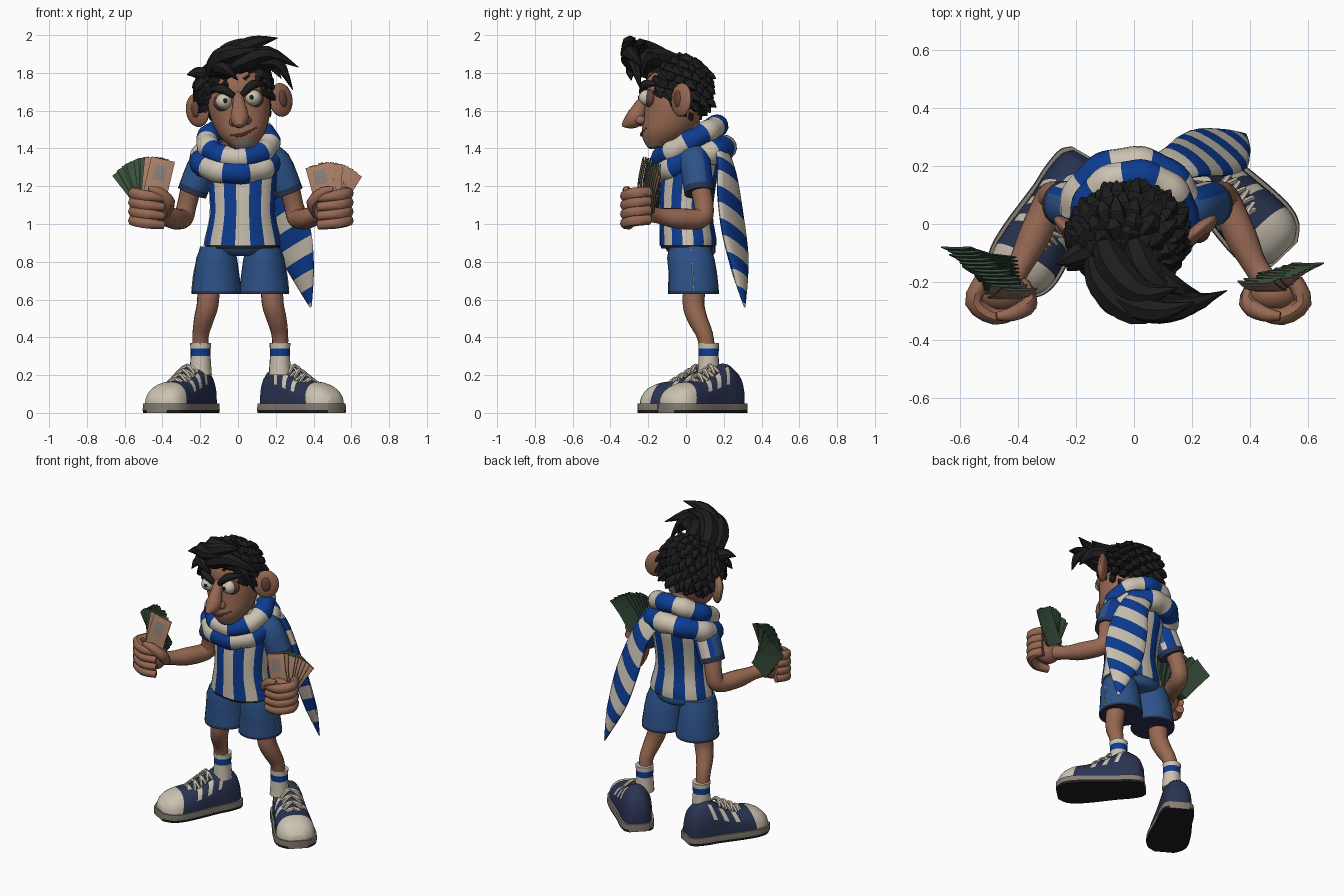
import bpy, bmesh, math, random
from mathutils import Vector, Matrix

random.seed(4)
cube = bpy.data.objects.get("Cube")
if cube:
    bpy.data.objects.remove(cube)


def material(name, r, g, b):
    m = bpy.data.materials.new(name)
    m.use_nodes = True
    m.diffuse_color = (r, g, b, 1)
    node = m.node_tree.nodes["Principled BSDF"]
    node.inputs["Base Color"].default_value = (r, g, b, 1)
    node.inputs["Roughness"].default_value = 0.8
    return m


skin = material("skin", .31, .14, .085)
shade = material("dark skin", .13, .055, .037)
black = material("black", .012, .012, .013)
blue = material("bright blue", .004, .045, .29)
cream = material("cream", .6, .54, .44)
denim = material("denim blue", .026, .085, .25)
navy = material("navy", .023, .034, .084)
grey = material("warm grey", .24, .205, .175)
green = material("note green", .042, .084, .048)
tan = material("note tan", .4, .21, .135)


def finish(bm, name, mats, matrix=None, keep=None, angle=45):
    """Turn a bmesh into a shaded object; faces failing keep() are dropped."""
    bmesh.ops.recalc_face_normals(bm, faces=bm.faces)
    if keep:
        gone = [f for f in bm.faces if not keep(f.calc_center_median())]
        bmesh.ops.delete(bm, geom=gone, context='FACES')
    if matrix:
        bm.transform(matrix)
    mesh = bpy.data.meshes.new(name)
    bm.to_mesh(mesh)
    bm.free()
    for m in mats:
        mesh.materials.append(m)
    mesh.shade_smooth()
    mesh.set_sharp_from_angle(angle=math.radians(angle))
    ob = bpy.data.objects.new(name, mesh)
    bpy.context.collection.objects.link(ob)


def loft(bm, rings, rule=None, cyclic=False):
    """Skin a list of closed rings; rule(i, k, centre) picks the material."""
    rows = [[bm.verts.new(p) for p in ring] for ring in rings]
    n, mid = len(rows[0]), []
    for i in range(len(rows) - (0 if cyclic else 1)):
        a, b = rows[i], rows[(i + 1) % len(rows)]
        for k in range(n):
            j = (k + 1) % n
            f = bm.faces.new((a[k], a[j], b[j], b[k]))
            if rule:
                f.material_index = int(rule(i, k, f.calc_center_median()))
            if k == n // 2:
                mid.append(f.material_index)
    if not cyclic:
        bm.faces.new(rows[0]).material_index = mid[0]
        bm.faces.new(rows[-1]).material_index = mid[-1]


def spline(pts, m):
    p = [Vector(q) for q in pts]
    out = []
    for i in range(len(p) - 1):
        a, b, c, d = p[max(i - 1, 0)], p[i], p[i + 1], p[min(i + 2, len(p) - 1)]
        for j in range(m):
            t = j / m
            out.append(b + (c - a) * (t / 2) + (a * 2 - b * 5 + c * 4 - d) * (t * t / 2)
                       + (b * 3 - a - c * 3 + d) * (t ** 3 / 2))
    return out + [p[-1]]


def tube(bm, pts, n=10, m=4, rule=None, cyclic=False):
    """Round tube along points (x, y, z, radius)."""
    path = [Vector(p) for p in pts] if cyclic else spline(pts, m)
    pos = [p.xyz for p in path]
    last, normal, rings = len(pos) - 1, None, []
    for i, c in enumerate(pos):
        nxt = pos[(i + 1) % len(pos)] if cyclic else pos[min(i + 1, last)]
        t = (nxt - (pos[i - 1] if cyclic else pos[max(i - 1, 0)])).normalized()
        normal = t.orthogonal() if normal is None else normal - t * normal.dot(t)
        normal.normalize()
        side, r = t.cross(normal), max(path[i][3], .002)
        rings.append([c + (normal * math.cos(a) + side * math.sin(a)) * r
                      for a in (math.tau * k / n for k in range(n))])
    loft(bm, rings, rule, cyclic)


def rod(name, pts, mats, n=10, m=4, rule=None, cyclic=False, matrix=None):
    bm = bmesh.new()
    tube(bm, pts, n, m, rule, cyclic)
    finish(bm, name, mats, matrix)


def stack(name, x, rows, mats, n=32, m=3, rule=None, matrix=None):
    """Horizontal ellipses (z, y, half width, half depth), starting at the front."""
    bm = bmesh.new()
    angles = [math.tau * k / n for k in range(n)]
    loft(bm, [[Vector((x + rx * math.sin(a), y - ry * math.cos(a), z)) for a in angles]
              for z, y, rx, ry in spline(rows, m)], rule)
    finish(bm, name, mats, matrix)


def ball(name, c, r, mats, matrix=None, turn=0, keep=None, seg=20):
    bm = bmesh.new()
    bmesh.ops.create_uvsphere(bm, u_segments=seg, v_segments=seg // 2 + 2, radius=1)
    bm.transform(Matrix.Translation(c) @ Matrix.Rotation(turn, 4, 'Z') @ Matrix.Diagonal((*r, 1)))
    finish(bm, name, mats, matrix, keep)


# Head, tilted a little to one side
tilt = (Matrix.Translation((.01, 0, 1.6)) @ Matrix.Rotation(math.radians(-7), 4, 'Y')
        @ Matrix.Translation((0, 0, -1.6)))
stack("head", 0, [(1.4, -.15, .05, .05), (1.43, -.13, .085, .09), (1.48, -.1, .125, .135),
                  (1.56, -.075, .155, .15), (1.66, -.07, .168, .15), (1.76, -.068, .152, .147),
                  (1.84, -.06, .1, .105), (1.86, -.06, .05, .05)], [skin, grey], n=24,
      rule=lambda i, k, c: c.z < 1.44 and c.y < -.16 and abs(c.x) < .06, matrix=tilt)
rod("neck", [(.01, .03, 1.33, .1), (.01, -.02, 1.55, .09)], [skin])
rod("nose", [(0, -.19, 1.7, .024), (0, -.235, 1.63, .036), (-.005, -.268, 1.565, .05),
             (-.01, -.305, 1.538, .036), (-.012, -.338, 1.522, .008)], [skin], matrix=tilt)
rod("mouth", [(-.065, -.215, 1.475, .005), (0, -.236, 1.473, .009), (.075, -.207, 1.5, .005)],
    [shade], n=6, matrix=tilt)
for label, s in (("left", 1), ("right", -1)):
    ball(label + "_nostril", (s * .034 - .005, -.24, 1.545), (.026, .03, .024), [skin], tilt, seg=12)
    ball(label + "_eye_socket", (s * .078, -.186, 1.655), (.056, .036, .05), [shade], tilt)
    ball(label + "_eye", (s * .078, -.206, 1.66), (.043, .044, .042), [cream], tilt)
    ball(label + "_pupil", (s * .07, -.247, 1.662), (.012, .007, .012), [black], tilt, seg=10)
    rod(label + "_brow", [(s * .148, -.16, 1.725, .008), (s * .085, -.218, 1.728, .025),
                          (s * .022, -.23, 1.68, .015)], [black], n=8, matrix=tilt)
    ball(label + "_ear", (s * .222, -.025, 1.63), (.078, .028, .09), [skin], tilt, s * .7)
    ball(label + "_inner_ear", (s * .232, -.042, 1.635), (.03, .018, .046), [shade], tilt, s * .7)

# Hair: cap, shaggy locks and swept quiff
hair_mid, hair_size = Vector((-.015, -.052, 1.725)), Vector((.165, .143, .157))


def hairy(p):
    return p.z > 1.59 + 1.45 * max(0, -.07 - p.y)


ball("hair_cap", hair_mid, hair_size, [black], tilt, keep=hairy, seg=32)
locks = bmesh.new()
for j in range(120):
    h, a = 1 - 1.78 * (j + .5) / 120, j * 2.4
    w = math.sqrt(1 - h * h)
    d = Vector((w * math.cos(a), w * math.sin(a), h))
    p = hair_mid + d * hair_size
    if hairy(p):
        flow = (d * .35 + Vector((d.x * .2, .35, -.45))).normalized() * random.uniform(.06, .1)
        tube(locks, [(*(p - d * .035), .042), (*(p + flow * .4 + d * .004), .036),
                     (*(p + flow), .003)], n=5, m=2)
finish(locks, "hair_locks", [black], tilt, angle=25)
quiff = bmesh.new()
for start, mid, far, tip, r in (
        ((-.12, -.14, 1.8), (-.05, -.25, 1.88), (.08, -.3, 1.955), (.21, -.27, 1.985), .055),
        ((-.08, -.17, 1.8), (.02, -.28, 1.86), (.16, -.29, 1.9), (.32, -.23, 1.83), .055),
        ((-.02, -.16, 1.82), (.09, -.26, 1.86), (.21, -.27, 1.85), (.29, -.24, 1.71), .046),
        ((-.13, -.13, 1.8), (-.1, -.22, 1.87), (.0, -.31, 1.91), (.14, -.31, 1.93), .055),
        ((.02, -.12, 1.84), (.09, -.19, 1.87), (.16, -.23, 1.86), (.23, -.24, 1.77), .045),
        ((.0, -.06, 1.86), (.03, -.14, 1.88), (.08, -.2, 1.89), (.16, -.23, 1.88), .055),
        ((-.1, -.07, 1.84), (-.06, -.16, 1.89), (.03, -.24, 1.94), (.15, -.22, 1.96), .06),
        ((-.08, -.16, 1.8), (-.1, -.23, 1.83), (-.06, -.29, 1.82), (.0, -.29, 1.76), .042),
        ((-.12, -.08, 1.78), (-.18, -.1, 1.79), (-.22, -.12, 1.8), (-.27, -.14, 1.79), .04),
        ((-.13, -.1, 1.76), (-.18, -.12, 1.75), (-.21, -.14, 1.73), (-.23, -.16, 1.69), .034)):
    tube(quiff, [(*start, r * .8), (*mid, r), (*far, r * .75), (*tip, .002)], n=7, m=4)
finish(quiff, "hair_quiff", [black], angle=28)

# Shirt with vertical stripes, and belt
stack("shirt", .025, [(.885, .01, .208, .15), (.93, .01, .2, .15), (1.05, 0, .175, .142),
                      (1.2, .01, .18, .148), (1.32, .03, .19, .15), (1.4, .04, .16, .12),
                      (1.45, .04, .09, .08)], [cream, blue],
      rule=lambda i, k, c: ((k + 1) // 2) % 2)
stack("belt", .025, [(.87, .01, .197, .143), (.9, .01, .2, .145)], [black], m=1)

# Scarf: two striped loops and a hanging tail
for name, (x, y, z), rx, ry, rise, r, offset in (
        ("upper", (0, .02, 1.435), .165, .145, .085, .058, 10),
        ("lower", (-.01, .04, 1.34), .185, .163, .065, .065, 3)):
    loop = [(x + rx * math.sin(a), y - ry * math.cos(a), z - rise * math.cos(a),
             r + .004 * math.sin(a * 9)) for a in (math.tau * k / 60 for k in range(60))]
    rod("scarf_" + name + "_loop", loop, [blue, cream], n=14, cyclic=True,
        rule=lambda i, k, c: ((i + offset) // 6) % 2)
tail, across, thin = bmesh.new(), Vector((-.8, .6, 0)), Vector((.6, .8, .15)) * .028
rings = []
for x, y, z, w in spline([(.08, .18, 1.42, .06), (.17, .215, 1.3, .08), (.24, .235, 1.1, .11),
                          (.3, .26, .9, .11), (.35, .285, .72, .062), (.385, .31, .56, .006)], 16):
    # Each ring leans so that the stripes run diagonally
    rings.append([Vector((x, y, z - .5 * w * math.cos(a))) + across * (w * math.cos(a)) + thin
                  * (min(1, w * 15) * math.sin(a)) for a in (math.tau * k / 16 for k in range(16))])
loft(tail, rings, lambda i, k, c: (i // 7) % 2)
finish(tail, "scarf_tail", [blue, cream])

# Shorts seat
stack("shorts_seat", .02, [(.83, .035, .09, .1), (.85, .03, .16, .125), (.9, .015, .193, .14)], [denim])


def sleeve_rule(i, k, c):
    if i > 6:
        return 3
    return 0 if c.y < .095 else 1 + int(abs(c.x) * 15 + c.z * 8) % 2


def shoe(label, heel, d):
    """Shoe running from the heel along d."""
    d = Vector((*d, 0)).normalized()
    side = Vector((d.y, -d.x, 0))

    def place(u, v, z):
        return Vector((*heel, 0)) + d * u + side * v + Vector((0, 0, z))
    rows = spline([(0, .05, .1), (.03, .08, .16), (.1, .094, .2), (.17, .097, .215),
                   (.25, .106, .165), (.33, .115, .13), (.42, .117, .115), (.48, .097, .085),
                   (.52, .05, .04)], 6)
    arch = [math.pi * k / 14 for k in range(15)]

    def paint(i, k, c):
        stripe = 16 < i < 30 and (i - 17) % 5 < 2
        return i > 34 or stripe and (1 < k < 5 or 8 < k < 12)

    def ring(u, w, h):
        # Rings lean back in the middle so the side stripes slant
        lean = .35 * math.sin(math.pi * u / .52)
        pts = [(w * math.copysign(abs(math.cos(a)) ** .8, math.cos(a)),
                h * max(0, math.sin(a)) ** .85) for a in arch]
        return [place(u - lean * (z - .06), v, z + .045) for v, z in pts]

    upper, sole, laces = bmesh.new(), bmesh.new(), bmesh.new()
    loft(upper, [ring(*row) for row in rows], paint)
    finish(upper, label + "_shoe_upper", [navy, cream])
    edge = [(-1, 0), (-1.03, .016), (-1, .05), (1, .05), (1.03, .016), (1, 0)]
    loft(sole, [[place(u * 1.03 - .008, v * (w + .01), z) for v, z in edge] for u, w, h in rows],
         lambda i, k, c: c.z < .012)
    finish(sole, label + "_shoe_sole", [grey, black])
    for j in range(4):
        u, h = .195 + j * .042, .25 - j * .023
        for s in (-1, 1):
            tube(laces, [(*place(u, s * .06, h - .035), .009), (*place(u + .012, 0, h), .011),
                         (*place(u + .03, -s * .058, h - .045), .009)], n=6, m=3)
    finish(laces, label + "_laces", [cream])


def bills(name, x, y, z, length, first, last, count, step, fronts):
    """Fan of banknotes, printed in front and green behind."""
    bm = bmesh.new()
    for j in range(count):
        a = math.radians(first + (last - first) * j / (count - 1) + random.uniform(-3, 3))
        up, out = Vector((math.sin(a), 0, math.cos(a))), Vector((math.cos(a), 0, -math.sin(a)))
        base, w, rings = Vector((x, y + step * j, z)), .064, []
        for t in (0, .55, .87, 1):
            c = base + up * (length * t) + Vector((0, .035 * t * t, 0))
            rings.append([c + out * (w * p) + Vector((0, q, 0)) for p, q in (
                (-1, 0), (-.5, -.005), (.5, -.005), (1, 0), (1, .005), (0, .002), (-1, .005))])
        front = fronts(j)
        loft(bm, rings, lambda i, k, c: (2 if front and i == 1 and k == 1 else front) if k < 3 else 0)
    finish(bm, name, [green, tan, grey])


bills("left_notes", .48, -.235, 1.09, .23, -14, 34, 8, .009, lambda j: 1)
bills("right_notes", -.455, -.26, 1.09, .26, 12, -38, 12, .013, lambda j: j < 2)
shoe("left", (.155, .275), (.69, -.72))
shoe("right", (-.165, .23), (-.5, -.86))

for label, s in (("left", 1), ("right", -1)):
    def at(x, y, z, r):
        return (.012 + s * x, y, z, r)
    # Legs, socks and shorts legs
    rod(label + "_leg", [at(.165, .05, .72, .06), at(.172, .04, .58, .058), at(.192, .06, .5, .053),
                         at(.21, .1, .41, .044), at(.21, .115, .3, .042)], [skin], n=14)
    rod(label + "_sock", [at(.21, .12, z, r) for z, r in ((.2, .06), (.3, .053), (.34, .054), (.37, .056))],
        [cream, blue], n=14, m=1, rule=lambda i, k, c: i == 1)
    stack(label + "_shorts_leg", .012 + s * .125, [
        (.63, .04, .132, .134), (.645, .04, .132, .134), (.69, .038, .126, .132),
        (.75, .035, .118, .128), (.82, .025, .108, .125), (.88, .02, .085, .11)], [denim, navy], n=24, m=1,
        rule=lambda i, k, c: i == 0)
    rod(label + "_shorts_seam", [at(.257, .04, .64, .003), at(.244, .035, .75, .003), at(.21, .02, .88, .003)],
        [cream], n=6)
    # Sleeves and arms
    rod(label + "_sleeve", [at(.12, .04, 1.36, .075), at(.19, .05, 1.32, .082), at(.255, .07, 1.165, .08)],
        [denim, blue, cream, navy], n=16, rule=sleeve_rule)
    x, y, z = hand = Vector((.485 if s > 0 else -.455, -.24, 1.085))
    rod(label + "_arm", [at(.255, .07, 1.22, .055), at(.285, .095, 1.09, .052), at(.305, .075, 1.03, .054),
                         at(.36, -.05, 1.03, .055), at(.41, -.15, 1.045, .042), (x, y, z - .02, .05)], [skin], n=14)
    # Fist, knuckles outwards
    ball(label + "_palm", hand, (.09, .068, .092), [skin])
    fist = bmesh.new()
    for j in range(4):
        h = z + .068 - .048 * j
        tube(fist, [(x + s * .07, y + .045, h + .015, .028), (x + s * .098, y - .03, h + .01, .031),
                    (x + s * .025, y - .08, h - .005, .03), (x - s * .06, y - .06, h - .015, .023)], n=8, m=3)
    tube(fist, [(x - s * .065, y + .03, z - .03, .032), (x - s * .09, y - .035, z + .03, .033),
                (x - s * .035, y - .07, z + .085, .027), (x + s * .02, y - .078, z + .1, .014)], n=8, m=3)
    finish(fist, label + "_fingers", [skin])
